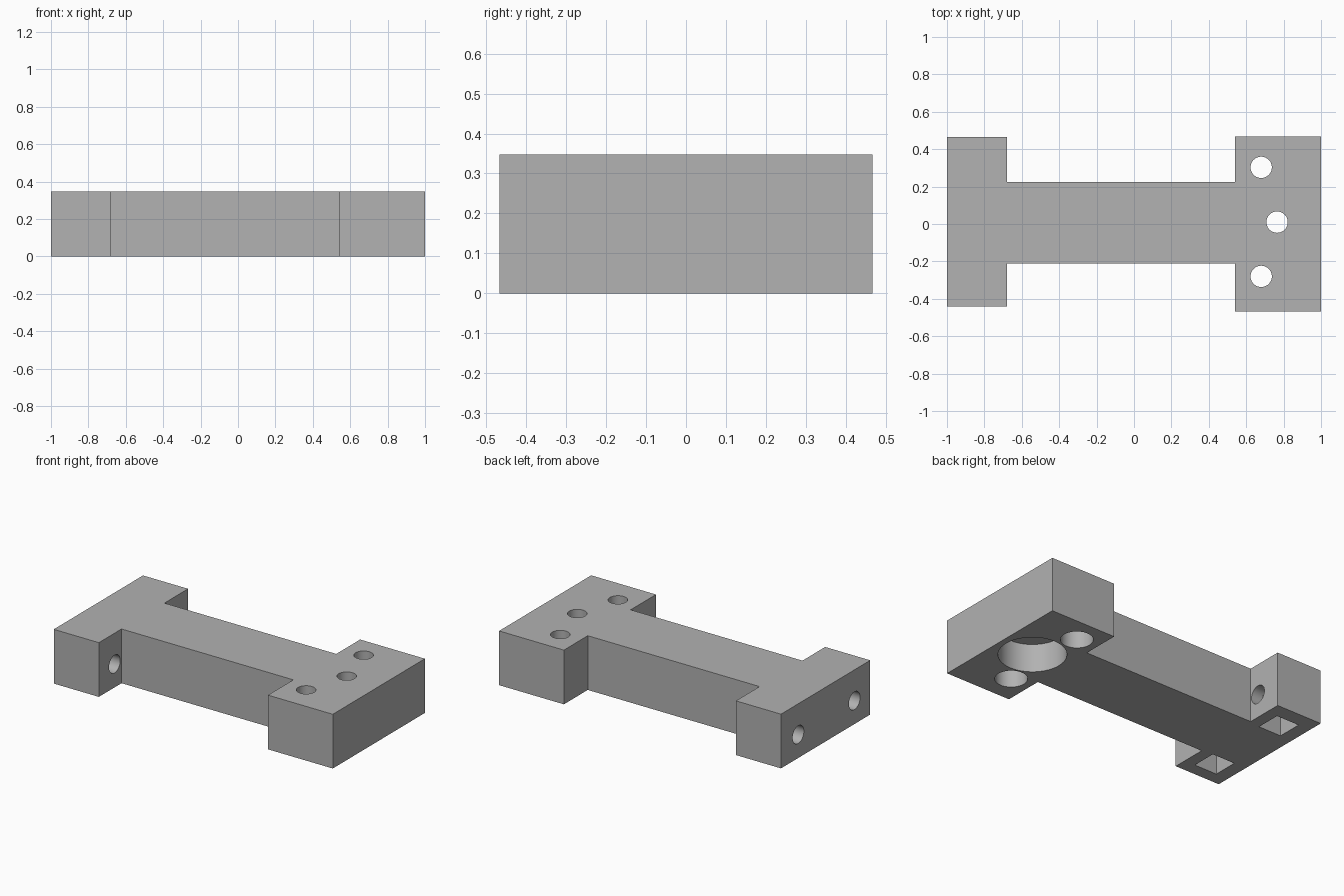
import bpy
import bmesh
import math

default = bpy.data.objects.get("Cube")
if default:
    bpy.data.objects.remove(default, do_unlink=True)

HEIGHT = 0.348

grey = bpy.data.materials.new("plain grey")
grey.use_nodes = True
colour = (0.445, 0.445, 0.445, 1)
grey.diffuse_color = colour
grey.node_tree.nodes["Principled BSDF"].inputs["Base Color"].default_value = colour


def activate(obj):
    bpy.ops.object.select_all(action="DESELECT")
    obj.select_set(True)
    bpy.context.view_layer.objects.active = obj


def cut(body, cutter):
    """Subtract the cutter from the body, then discard it."""
    cutter.hide_render = True
    activate(body)
    mod = body.modifiers.new(cutter.name, "BOOLEAN")
    mod.operation = "DIFFERENCE"
    mod.solver = "EXACT"
    mod.object = cutter
    bpy.ops.object.modifier_apply(modifier=mod.name)
    bpy.data.objects.remove(cutter, do_unlink=True)


def drill(body, name, radius, depth, location, rotation=(0, 0, 0)):
    bpy.ops.mesh.primitive_cylinder_add(
        vertices=48, radius=radius, depth=depth, location=location, rotation=rotation)
    bpy.context.object.name = name
    cut(body, bpy.context.object)


def pocket(body, name, size, depth, x, y):
    """Square pocket open to the underside."""
    bpy.ops.mesh.primitive_cube_add(size=1, location=(x, y, 0))
    obj = bpy.context.object
    obj.name = name
    obj.scale = (size, size, 2 * depth)
    cut(body, obj)


# Bracket body: extruded outline with a narrow web between two end blocks
outline = [
    (-1, -0.44), (-0.68, -0.44), (-0.68, -0.21), (0.54, -0.21),
    (0.54, -0.467), (1, -0.467), (1, 0.467), (0.54, 0.467),
    (0.54, 0.225), (-0.68, 0.225), (-0.68, 0.465), (-1, 0.465),
]
bm = bmesh.new()
base = bm.faces.new([bm.verts.new((x, y, 0)) for x, y in outline])
top = bmesh.ops.extrude_face_region(bm, geom=[base])["geom"]
bmesh.ops.translate(bm, vec=(0, 0, HEIGHT),
                    verts=[v for v in top if isinstance(v, bmesh.types.BMVert)])
bmesh.ops.recalc_face_normals(bm, faces=bm.faces)
mesh = bpy.data.meshes.new("bracket_body")
bm.to_mesh(mesh)
bm.free()
body = bpy.data.objects.new("bracket_body", mesh)
bpy.context.collection.objects.link(body)
mesh.materials.append(grey)

# Wide end: upright holes, each with a counterbore from below
for x, y, bore in [(0.765, 0.01, 0.197), (0.68, 0.303, 0.094), (0.68, -0.28, 0.094)]:
    drill(body, "counterbore", bore, 0.36, (x, y, 0))
    drill(body, "upright_hole", 0.057, 1, (x, y, HEIGHT / 2))

# Narrow end: lengthwise bolt holes crossing square nut pockets
for y in (0.29, -0.28):
    pocket(body, "nut_pocket", 0.16, 0.23, -0.835, y)
    drill(body, "bolt_hole", 0.057, 0.6, (-0.84, y, 0.15), (0, math.pi / 2, 0))

activate(body)
bpy.ops.object.shade_smooth_by_angle(angle=math.radians(30))
